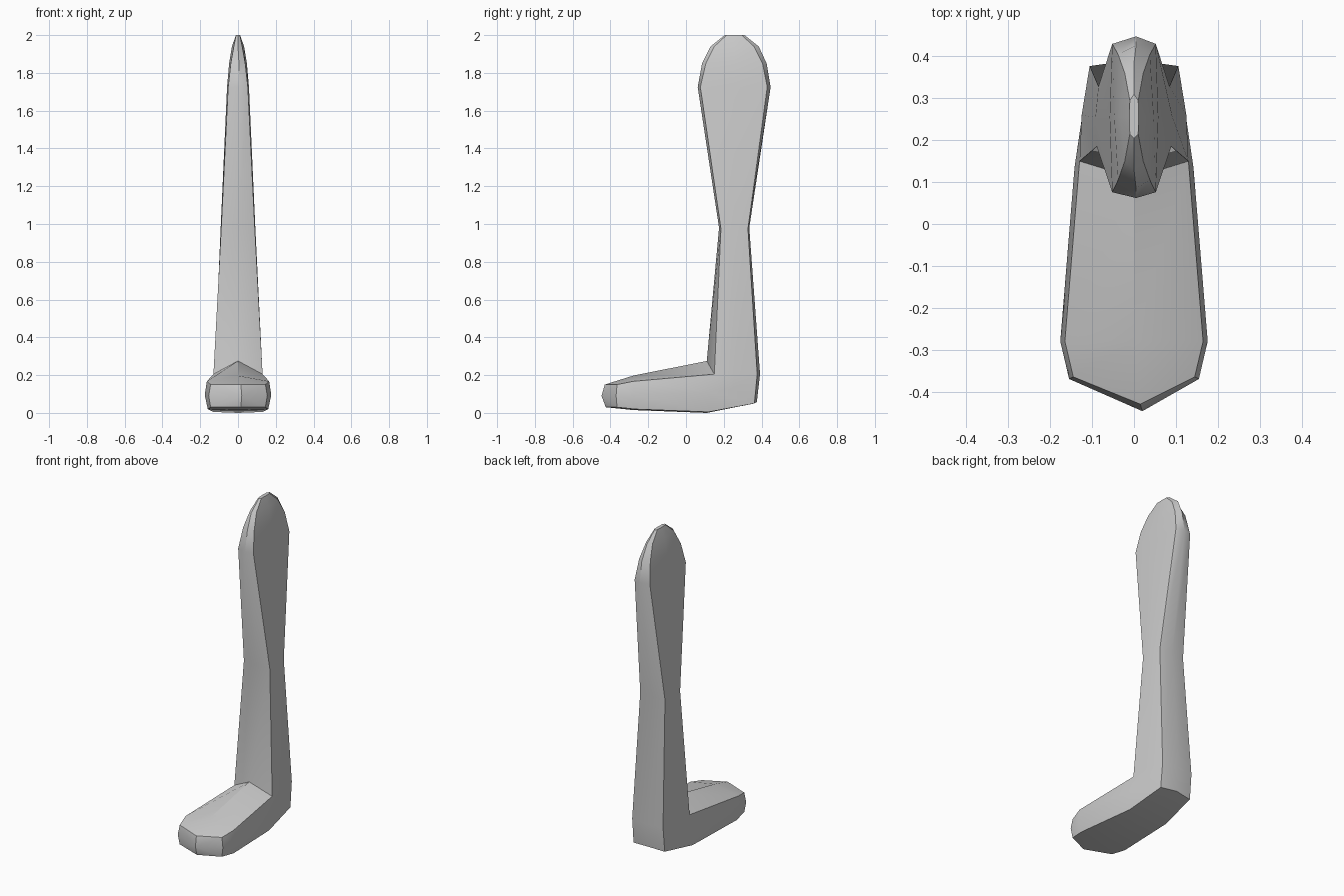
import bpy, bmesh

grey = bpy.data.materials.new("light grey")
grey.diffuse_color = (0.6, 0.6, 0.6, 1)

# Each ring runs around the leg: front ridge, front corners, side bulges,
# back corners, back ridge.
# (centre x, front ridge yz, front corner xyz, side xyz, back corner xyz, back ridge yz)
rings = [
    # toe and instep
    (0.015, (-0.43, 0.15), (0.145, -0.365, 0.15), (0.155, -0.37, 0.09), (0.145, -0.365, 0.03), (-0.425, 0.03)),
    (0.00, (-0.28, 0.197), (0.165, -0.28, 0.167), (0.176, -0.28, 0.095), (0.16, -0.27, 0.02), (-0.28, 0.015)),
    # ankle, bent between sole and shin
    (0.00, (0.11, 0.275), (0.13, 0.15, 0.205), (0.142, 0.135, 0.11), (0.13, 0.12, 0.005), (0.11, 0.0)),
    (0.00, (0.11, 0.275), (0.13, 0.15, 0.205), (0.125, 0.25, 0.13), (0.107, 0.362, 0.05), (0.375, 0.058)),
    (0.00, (0.11, 0.275), (0.13, 0.15, 0.205), (0.125, 0.26, 0.205), (0.106, 0.377, 0.205), (0.392, 0.205)),
    # knee and thigh
    (0.00, (0.175, 0.98), (0.089, 0.185, 0.975), (0.092, 0.255, 0.975), (0.085, 0.328, 0.975), (0.335, 0.98)),
    (0.005, (0.062, 1.725), (0.052, 0.076, 1.725), (0.058, 0.255, 1.725), (0.052, 0.43, 1.725), (0.448, 1.725)),
    # rounded top
    (0.005, (0.085, 1.85), (0.038, 0.105, 1.85), (0.047, 0.255, 1.85), (0.038, 0.405, 1.85), (0.427, 1.85)),
    (0.00, (0.13, 1.94), (0.022, 0.15, 1.94), (0.032, 0.255, 1.94), (0.022, 0.36, 1.94), (0.385, 1.94)),
    (0.00, (0.205, 2.0), (0.010, 0.215, 2.0), (0.011, 0.255, 2.0), (0.010, 0.295, 2.0), (0.31, 2.0)),
]

bm = bmesh.new()


def make_ring(cx, front, fc, side, bc, back):
    pts = [(cx, *front), fc, side, bc, (cx, *back)]
    pts += [(-p[0], p[1], p[2]) for p in (bc, side, fc)]
    return [bm.verts.new(p) for p in pts]


loops = [make_ring(*r) for r in rings]

# Skin the rings
for a, b in zip(loops, loops[1:]):
    for i in range(8):
        j = (i + 1) % 8
        bm.faces.new((a[i], a[j], b[j], b[i]))

# Pointed toe cap and flat top
tip = bm.verts.new((0.02, -0.447, 0.09))
for i in range(8):
    bm.faces.new((loops[0][i], tip, loops[0][(i + 1) % 8]))
bm.faces.new(loops[-1])

bmesh.ops.remove_doubles(bm, verts=bm.verts, dist=0.0005)
bmesh.ops.recalc_face_normals(bm, faces=bm.faces)
mesh = bpy.data.meshes.new("leg_with_foot")
bm.to_mesh(mesh)
bm.free()
mesh.materials.append(grey)

leg = bpy.data.objects.new("leg_with_foot", mesh)
bpy.context.collection.objects.link(leg)
bpy.context.view_layer.objects.active = leg
leg.select_set(True)
bpy.ops.object.shade_smooth_by_angle(angle=0.52)
